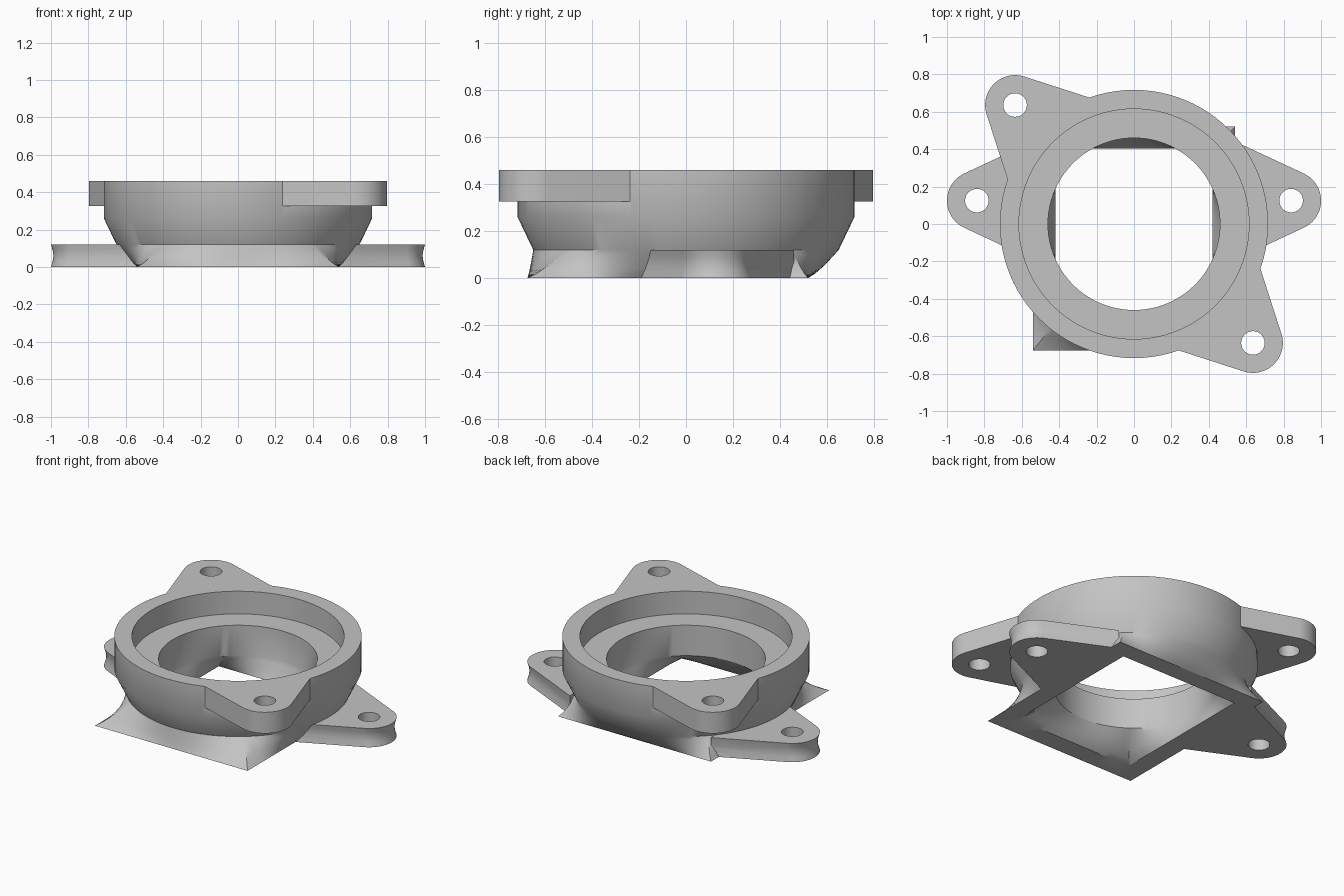
import bpy, bmesh
from math import sin, cos, pi, atan2, acos, hypot, radians
from mathutils import Matrix

cube = bpy.data.objects.get("Cube")
if cube:
    bpy.data.objects.remove(cube, do_unlink=True)

grey = bpy.data.materials.new("light grey")
grey.use_nodes = True
colour = (0.55, 0.55, 0.55, 1)
grey.diffuse_color = colour
grey.node_tree.nodes["Principled BSDF"].inputs["Base Color"].default_value = colour


def make_object(name, bm):
    bmesh.ops.recalc_face_normals(bm, faces=bm.faces)
    mesh = bpy.data.meshes.new(name)
    bm.to_mesh(mesh)
    bm.free()
    mesh.materials.append(grey)
    obj = bpy.data.objects.new(name, mesh)
    bpy.context.collection.objects.link(obj)
    return obj


def bridge(bm, a, b):
    for i in range(len(a)):
        j = (i + 1) % len(a)
        bm.faces.new((a[i], a[j], b[j], b[i]))


# Rectangular duct mouth: half width, front y, back y
OUTER = (0.54, -0.675, 0.52)
INNER = (0.42, -0.55, 0.405)
LOFT_TOP = 0.12

# Shared ring angles include every rectangle corner
angles = {round(2 * pi * i / 96 - pi, 5) for i in range(96)}
for half, front, back in (OUTER, INNER):
    for y in (front, back):
        angles |= {atan2(y, half), atan2(y, -half)}
angles = sorted(angles)


def on_rectangle(a, rect):
    half, front, back = rect
    c, s = cos(a), sin(a)
    reach = [half / max(abs(c), 1e-6), (back if s > 0 else -front) / max(abs(s), 1e-6)]
    r = min(reach)
    return r * c, r * s


def circle_ring(bm, r, z):
    return [bm.verts.new((r * cos(a), r * sin(a), z)) for a in angles]


def loft_rings(bm, rect, r, steps=6):
    """Rings flaring from the rectangle up towards a circle."""
    rings = []
    for k in range(steps):
        t = k / steps
        ease = t ** 0.8
        ring = []
        for a in angles:
            x, y = on_rectangle(a, rect)
            ring.append(bm.verts.new((x + (r * cos(a) - x) * ease,
                                      y + (r * sin(a) - y) * ease, LOFT_TOP * t)))
        rings.append(ring)
    return rings


# Duct body: outer skin up, counterbore and throat back down
bm = bmesh.new()
rings = loft_rings(bm, OUTER, 0.65)
for r, z in ((0.65, LOFT_TOP), (0.717, 0.26), (0.717, 0.46),
             (0.615, 0.46), (0.615, 0.315), (0.46, 0.315), (0.46, LOFT_TOP)):
    rings.append(circle_ring(bm, r, z))
rings += reversed(loft_rings(bm, INNER, 0.46))
for i, ring in enumerate(rings):
    bridge(bm, ring, rings[(i + 1) % len(rings)])
body = make_object("duct_adapter_body", bm)


def make_lug(name, centre, heading, depth, spread, levels):
    """Rounded ear tapering out to the body; levels are (z, end radius)."""
    bm = bmesh.new()
    rings = []
    dist = hypot(depth, spread)
    limit = atan2(spread, -depth) - acos(0.16 / dist)
    for z, r in levels:
        pts = [(-depth, -spread)]
        for i in range(33):
            a = limit * (i / 16 - 1)
            pts.append((r * cos(a), r * sin(a)))
        pts.append((-depth, spread))
        rings.append([bm.verts.new((x, y, z)) for x, y in pts])
    for a, b in zip(rings, rings[1:]):
        bridge(bm, a, b)
    bm.faces.new(rings[0])
    bm.faces.new(rings[-1])
    bm.transform(Matrix.Translation((*centre, 0)) @ Matrix.Rotation(heading, 4, "Z"))
    return make_object(name, bm)


def make_hole(name, centre, z):
    bm = bmesh.new()
    bmesh.ops.create_cone(bm, cap_ends=True, segments=40, radius1=0.063, radius2=0.063,
                          depth=0.3, matrix=Matrix.Translation((*centre, z)))
    obj = make_object(name, bm)
    obj.hide_render = True
    return obj


# Upper diagonal ears and lower side ears with a slight waist
lugs, holes = [], []
upper = ((0.325, 0.16), (0.46, 0.16))
lower = ((0, 0.16), (0.03, 0.151), (0.06, 0.147), (0.09, 0.151), (LOFT_TOP, 0.16))
for side, label in ((1, "left"), (-1, "right")):
    top = (side * 0.636, side * -0.636)
    low = (side * 0.84, 0.125)
    lugs.append(make_lug("upper_ear_" + label, top, atan2(top[1], top[0]), 0.27, 0.318, upper))
    lugs.append(make_lug("lower_ear_" + label, low, 0 if side > 0 else pi, 0.34, 0.335, lower))
    holes.append(make_hole("upper_hole_" + label, top, 0.4))
    holes.append(make_hole("lower_hole_" + label, low, 0.06))

# Weld the ears on, then drill the screw holes
bpy.ops.object.select_all(action="DESELECT")
bpy.context.view_layer.objects.active = body
body.select_set(True)
for operation, tools in (("UNION", lugs), ("DIFFERENCE", holes)):
    for tool in tools:
        mod = body.modifiers.new(tool.name, "BOOLEAN")
        mod.operation = operation
        mod.solver = "EXACT"
        mod.object = tool
        bpy.ops.object.modifier_apply(modifier=mod.name)
        bpy.data.objects.remove(tool, do_unlink=True)
bpy.ops.object.shade_smooth_by_angle(angle=radians(30))
